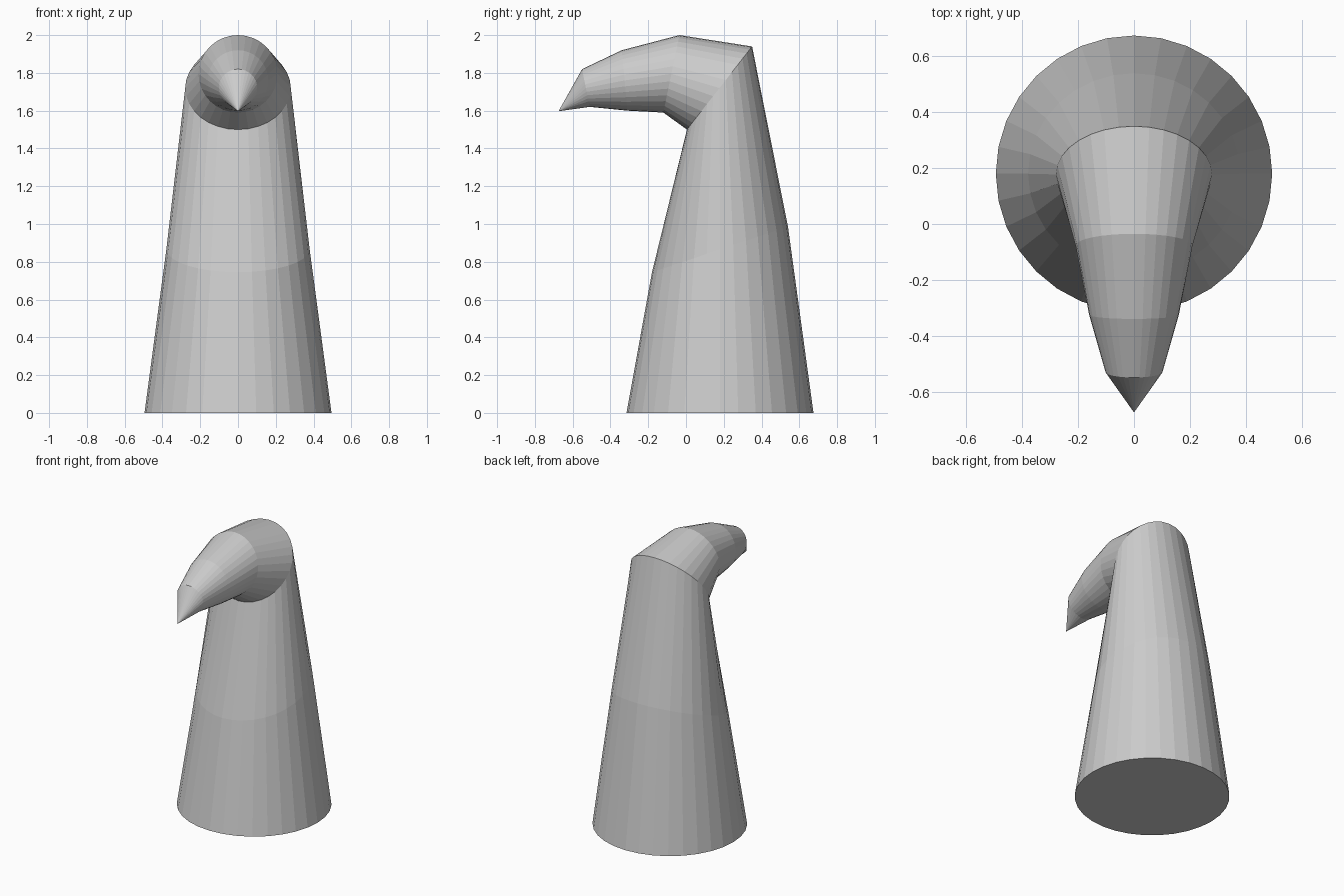
import bpy, bmesh, math
from mathutils import Vector

if "Cube" in bpy.data.objects:
    bpy.data.objects.remove(bpy.data.objects["Cube"])

SIDES = 32
# Each ring: lower/front point and upper/back point in the (y, z) side plane
RINGS = [
    ((-0.315, 0.0), (0.675, 0.0)),
    ((-0.18, 0.745), (0.54, 0.985)),
    ((0.005, 1.5), (0.35, 1.94)),
    ((-0.12, 1.59), (-0.035, 2.0)),
    ((-0.31, 1.60), (-0.34, 1.92)),
    ((-0.51, 1.62), (-0.55, 1.82)),
]
TIP = (0, -0.675, 1.597)

bm = bmesh.new()


def add_ring(front, back):
    a, b = Vector((0, *front)), Vector((0, *back))
    mid, axis = (a + b) / 2, (b - a) / 2
    side = Vector((axis.length, 0, 0))
    angles = [2 * math.pi * i / SIDES for i in range(SIDES)]
    return [bm.verts.new(mid + side * math.cos(t) + axis * math.sin(t)) for t in angles]


# Bent, tapering body lofted through the tilted rings
rings = [add_ring(f, b) for f, b in RINGS]
for lo, hi in zip(rings, rings[1:]):
    for i in range(SIDES):
        j = (i + 1) % SIDES
        bm.faces.new((lo[i], lo[j], hi[j], hi[i]))

# Flat base and pointed end
bm.faces.new(rings[0][::-1])
tip = bm.verts.new(TIP)
for i in range(SIDES):
    bm.faces.new((rings[-1][i], rings[-1][(i + 1) % SIDES], tip))

bmesh.ops.recalc_face_normals(bm, faces=bm.faces)
mesh = bpy.data.meshes.new("curved_horn")
bm.to_mesh(mesh)
bm.free()
horn = bpy.data.objects.new("curved_horn", mesh)
bpy.context.collection.objects.link(horn)
